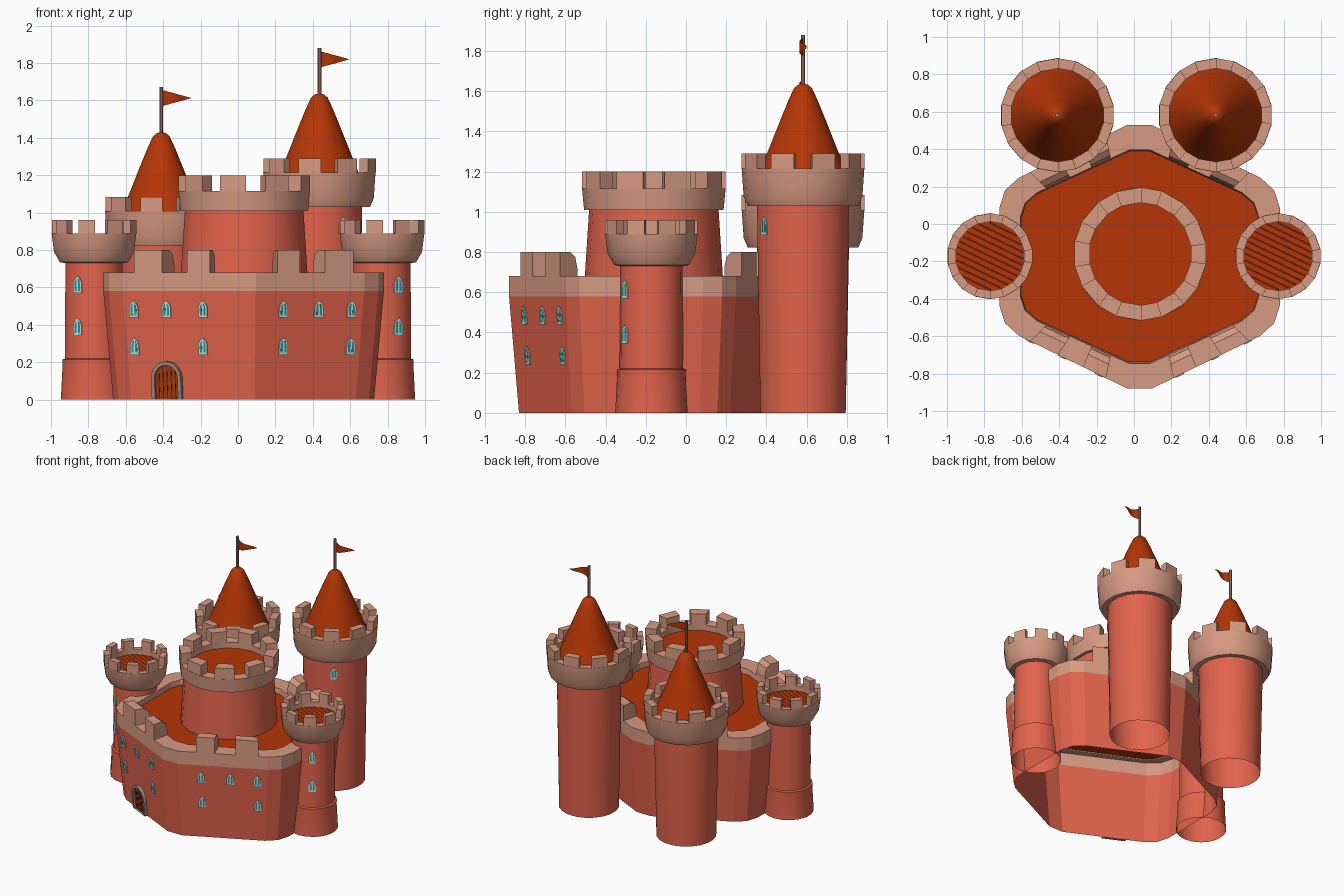
import bpy, bmesh, math
from mathutils import Vector

if "Cube" in bpy.data.objects:
    bpy.data.objects.remove(bpy.data.objects["Cube"])


def material(name, r, g, b):
    m = bpy.data.materials.new(name)
    m.diffuse_color = (r, g, b, 1)
    m.use_nodes = True
    m.node_tree.nodes["Principled BSDF"].inputs["Base Color"].default_value = m.diffuse_color
    return m


BRICK = material("red_brick", 0.76, 0.125, 0.072)
STONE = material("tan_stone", 0.68, 0.325, 0.225)
ROOF = material("rust_roof", 0.46, 0.036, 0.002)
POLE = material("pole_brown", 0.38, 0.20, 0.155)
GLASS = material("teal_glass", 0.02, 0.30, 0.30)
FRAME = material("pale_frame", 0.55, 0.78, 0.74)
WOOD = material("door_wood", 0.38, 0.042, 0.005)
DARK = material("dark_wood", 0.10, 0.012, 0.003)
GREY = material("grey_stone", 0.36, 0.25, 0.20)


def add_mesh(name, verts, faces, mat, smooth=False):
    me = bpy.data.meshes.new(name)
    me.from_pydata([tuple(v) for v in verts], [], faces)
    bm = bmesh.new()
    bm.from_mesh(me)
    bmesh.ops.recalc_face_normals(bm, faces=bm.faces)
    bm.to_mesh(me)
    bm.free()
    me.materials.append(mat)
    ob = bpy.data.objects.new(name, me)
    bpy.context.collection.objects.link(ob)
    if smooth:
        bpy.ops.object.select_all(action='DESELECT')
        ob.select_set(True)
        bpy.context.view_layer.objects.active = ob
        bpy.ops.object.shade_smooth_by_angle(angle=math.radians(30))
    return ob


def loft(name, rings, mat, cap=False, smooth=False):
    n = len(rings[0])
    verts = [p for r in rings for p in r]
    faces = [(k * n + i, k * n + (i + 1) % n, (k + 1) * n + (i + 1) % n, (k + 1) * n + i)
             for k in range(len(rings) - 1) for i in range(n)]
    if cap:
        faces.append(tuple(range(len(verts) - n, len(verts))))
    return add_mesh(name, verts, faces, mat, smooth)


def circle(c, r, z, n):
    return [(c[0] + r * math.cos((i + .5) * math.tau / n),
             c[1] + r * math.sin((i + .5) * math.tau / n), z) for i in range(n)]


def lathe(name, c, profile, n, mat, cap=False):
    return loft(name, [circle(c, r, z, n) for r, z in profile], mat, cap, True)


def disc(name, c, r, z, n, mat):
    return add_mesh(name, circle(c, r, z, n), [tuple(range(n))], mat)


def crown(name, c, profile, r_in, z_floor, z_top, n):
    """Flared ring with a merlon on every second side, each a little wider than its side."""
    r, z = profile[-1]
    lathe(name, c, profile + [(r_in, z), (r_in, z_floor)], n, STONE)
    verts, faces = [], []
    corners = ((r, z), (r, z_top), (r_in, z_top), (r_in, z))
    for i in range(0, n, 2):
        b = len(verts)
        for a in (i + .43, i + 1.57):
            a *= math.tau / n
            verts += [(c[0] + q * math.cos(a), c[1] + q * math.sin(a), h) for q, h in corners]
        faces += [(b + j, b + j + 1, b + j + 5, b + j + 4) for j in range(3)]
        faces += [(b, b + 1, b + 2, b + 3), (b + 4, b + 5, b + 6, b + 7)]
    add_mesh(name + "_merlons", verts, faces, STONE)


def plate(name, pts, p, n, t, mat, hole=None):
    """Flat outline set on a wall at p facing n; an optional inner outline makes a frame."""
    n = Vector(n).normalized()
    u = Vector((0, 0, 1)).cross(n).normalized()
    v = n.cross(u)
    put = lambda q, d: Vector(p) + u * q[0] + v * q[1] + n * d
    back, front = [put(q, 0) for q in pts], [put(q, t) for q in pts]
    if hole:
        return loft(name, [back, front, [put(q, t) for q in hole], [put(q, 0) for q in hole]], mat)
    return loft(name, [back, front], mat, True)


def pointed(w, h):
    return [(-w, 0), (w, 0), (w, .6 * h), (.65 * w, .82 * h), (0, h), (-.65 * w, .82 * h), (-w, .6 * h)]


def window(name, p, n):
    base = Vector(p) - Vector((0, 0, .045))
    plate(name + "_frame", pointed(.026, .092), base, n, .006, FRAME)
    for s in (-1, 1):
        pane = [(s * .005, .012), (s * .017, .012), (s * .017, .052), (s * .012, .066), (s * .005, .076)]
        plate(name + "_pane", pane, base, n, .007, GLASS)


# Main ward: hexagon with cut corners, flaring slightly upwards
CX, CY = .03, -.175
quarter = [(.065, -.705), (.645, -.423), (.72, -.355), (.75, -.26)]
right = quarter + [(x, -y) for x, y in reversed(quarter)]
outline = right + [(-x, -y) for x, y in right]


def ring(sx, sy, z):
    return [(CX + x * sx, CY + y * sy, z) for x, y in outline]


loft("ward_wall", [ring(.93, .93, 0), ring(1, 1, .58)], BRICK)
loft("ward_parapet", [ring(1, 1, .58), ring(1, 1, .68), ring(.85, .81, .68), ring(.845, .80, .63)], STONE)
add_mesh("ward_floor", ring(.845, .80, .64), [tuple(range(16))], ROOF)

# Ward merlons: rounded on the inner side, two on each slanted wall
section = [(0, .68), (0, .80), (.6, .80), (.88, .775), (1, .72), (1, .68)]
for sx in (-1, 1):
    for sy in (-1, 1):
        for t0, t1 in ((.20, .41), (.64, .90)):
            slices = []
            for t in (t0, t1):
                x, y = .065 + .58 * t, .705 - .282 * t
                slices.append([(CX + sx * x * (1 - .15 * s), CY + sy * y * (1 - .19 * s), z)
                               for s, z in section])
            m = len(section)
            add_mesh("ward_merlon", slices[0] + slices[1],
                     [(i, (i + 1) % m, m + (i + 1) % m, m + i) for i in range(m)]
                     + [tuple(range(m)), tuple(range(m, 2 * m))], STONE)


def front_wall(x, z):
    """Point and normal on the slanted front walls."""
    s = .93 + .07 * z / .58
    rx = abs(x - CX) / s
    y = -.705 + (rx - .065) * .282 / .58
    return Vector((x, CY + y * s, z)), Vector((math.copysign(.437, x), -.90, -.085))


for x, z in ((-.555, .485), (-.38, .485), (-.185, .485), (-.55, .285), (-.185, .285),
             (.24, .485), (.43, .485), (.605, .485), (.24, .285), (.60, .285)):
    window("ward_window", *front_wall(x, z))


# Gate: arched frame with planked door
def arch(w, h):
    return [(-w, 0), (w, 0)] + [(w * math.cos(a * math.pi / 10), h - w + w * math.sin(a * math.pi / 10))
                                for a in range(11)]


p, n = front_wall(-.372, .002)
plate("gate_frame", arch(.088, .205), p, n, .022, GREY, arch(.068, .185))
plate("gate_door", arch(.069, .186), p, n, .006, WOOD)
for i in range(-2, 3):
    h = .114 + math.sqrt(.066 ** 2 - (i * .024) ** 2)
    plate("gate_gap", [(i * .024 - .002, 0), (i * .024 + .002, 0), (i * .024 + .002, h), (i * .024 - .002, h)],
          p, n, .008, DARK)

# Central keep
K = (.033, -.16)
lathe("keep_wall", K, [(.347, .62), (.322, 1.01)], 18, BRICK)
crown("keep_crown", K, [(.322, 1.01), (.347, 1.01), (.357, 1.115)], .275, 1.06, 1.20, 18)
disc("keep_floor", K, .277, 1.07, 18, ROOF)
window("keep_window", (K[0] - .083, K[1] + .316, .93), (-.255, .967, .05))

for s in (-1, 1):
    # Small side towers
    c = (.77 * s, -.172)
    lathe("side_tower_wall", c, [(.18, 0), (.17, .195), (.172, .215), (.158, .22), (.155, .75)], 18, BRICK)
    crown("side_tower_crown", c, [(.155, .73), (.185, .735), (.217, .79), (.23, .89)], .185, .84, .96, 18)
    disc("side_tower_floor", c, .187, .85, 18, ROOF)
    for i in range(-5, 6):
        d = i * .032
        half = math.sqrt(.18 ** 2 - d * d)
        ux, uy = math.cos(-.45), math.sin(-.45)
        quad = [(c[0] + ux * a - uy * b, c[1] + uy * a + ux * b, .853)
                for a, b in ((-half, d - .005), (half, d - .005), (half, d + .005), (-half, d + .005))]
        add_mesh("side_tower_plank_gap", quad, [(0, 1, 2, 3)], DARK)
    for z in (.39, .615):
        window("side_tower_window", (c[0] + s * .086, c[1] - .130, z), (s * .55, -.83, 0))

    # Tall back towers, the right one higher
    c = (.435, .582) if s > 0 else (-.41, .582)
    dz = 0 if s > 0 else -.207
    lathe("back_tower_wall", c, [(.215, 0), (.232, 1.05 + dz)], 20, BRICK)
    crown("back_tower_crown", c, [(.232, 1.035 + dz), (.275, 1.03 + dz), (.295, 1.075 + dz), (.305, 1.215 + dz)],
          .25, 1.12 + dz, 1.29 + dz, 18)
    lathe("back_tower_roof", c, [(r, z + dz) for r, z in
          ((.253, 1.13), (.212, 1.21), (.176, 1.30), (.12, 1.44), (.075, 1.55), (.045, 1.615), (.025, 1.632), (.005, 1.637))],
          32, ROOF, True)
    if s > 0:
        window("back_tower_window", (c[0] + .126, c[1] - .192, .93), (.55, -.83, 0))
    # Pole and waving pennant
    lathe("flag_pole", c, [(.011, 1.60 + dz), (.011, 1.88 + dz)], 8, POLE, True)
    verts, faces = [], []
    for i in range(9):
        t = i / 8
        for e in (-1, 1):
            verts.append((c[0] + .008 + .15 * t, c[1] - .018 * math.sin(t * 5), 1.82 + dz + e * .042 * (1 - .97 * t)))
        if i:
            faces.append((2 * i - 2, 2 * i, 2 * i + 1, 2 * i - 1))
    add_mesh("flag", verts, faces, ROOF, True)
